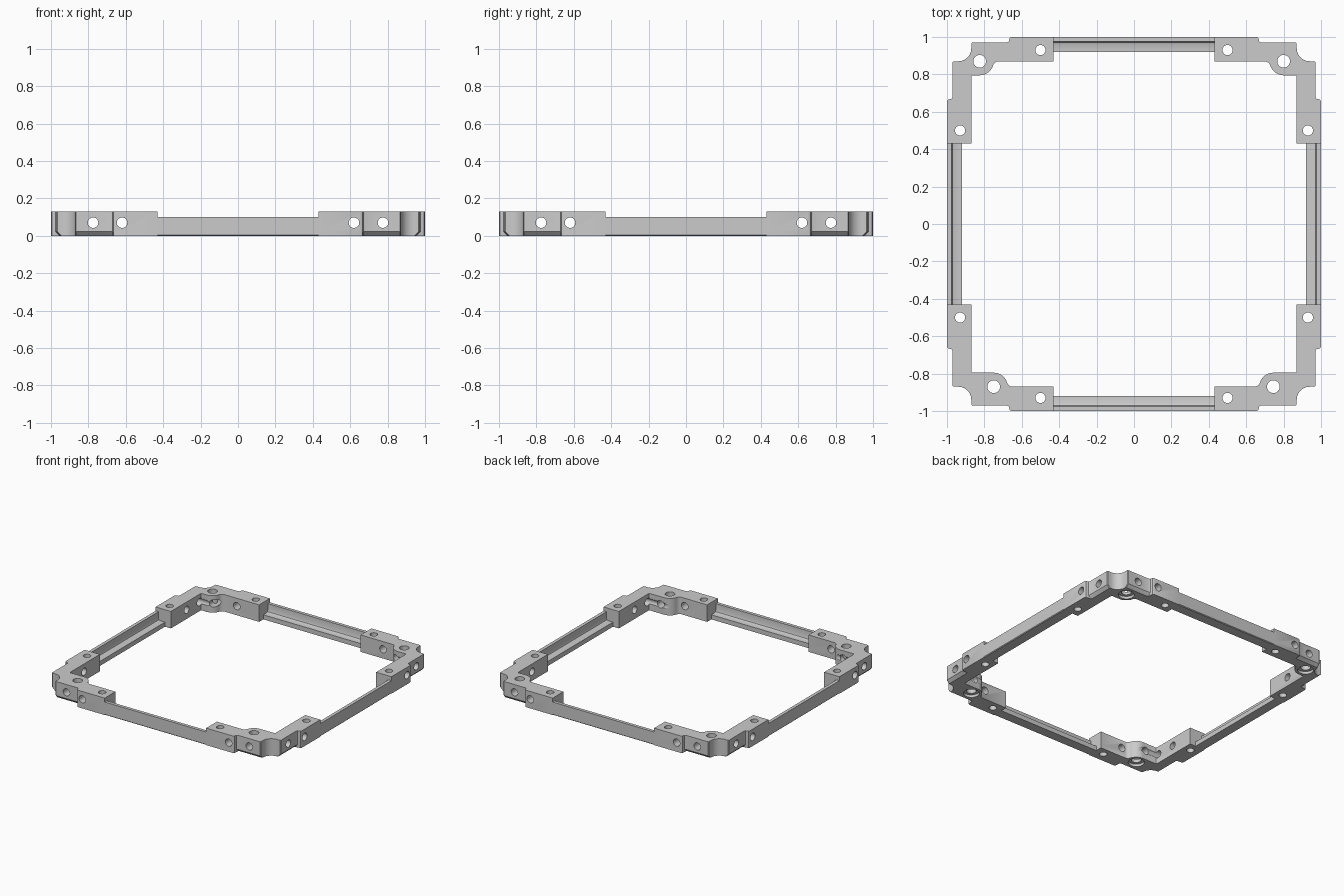
import bpy, bmesh
from math import sin, cos, radians
from mathutils import Matrix

if "Cube" in bpy.data.objects:
    bpy.data.objects.remove(bpy.data.objects["Cube"])

H = 0.13          # corner block height
RAIL_END = 0.43   # where rails meet corner blocks


def make_object(name, bm):
    bmesh.ops.recalc_face_normals(bm, faces=bm.faces)
    mesh = bpy.data.meshes.new(name)
    bm.to_mesh(mesh)
    bm.free()
    ob = bpy.data.objects.new(name, mesh)
    bpy.context.collection.objects.link(ob)
    return ob


def loft(name, loops):
    """Skin a stack of matching closed loops and cap both ends."""
    bm = bmesh.new()
    rings = [[bm.verts.new(p) for p in loop] for loop in loops]
    n = len(rings[0])
    for a, b in zip(rings, rings[1:]):
        for i in range(n):
            j = (i + 1) % n
            bm.faces.new((a[i], a[j], b[j], b[i]))
    bm.faces.new(rings[0])
    bm.faces.new(rings[-1])
    return make_object(name, bm)


def arc(cx, cy, r, a0, a1, n=10):
    angles = [radians(a0 + (a1 - a0) * i / n) for i in range(n + 1)]
    return [(cx + r * cos(a), cy + r * sin(a)) for a in angles]


def corner_outline(bx):
    # stepped outer edge, scooped outer corner, inner screw boss
    side = [(1, RAIL_END), (1, 0.655), (0.995, 0.665), (0.975, 0.67),
            (0.97, 0.68), (0.97, 0.865), (0.965, 0.87)]
    scoop = arc(0.94, 0.94, 0.07, 270, 180)
    boss = [(bx - 0.095, 0.87), (bx - 0.08, 0.862)]
    boss += arc(bx, 0.87, 0.075, 195, 270)
    boss += [(0.86, 0.795), (0.867, 0.793), (0.87, 0.785), (0.87, RAIL_END)]
    return side + scoop + [(y, x) for x, y in reversed(side)] + [(RAIL_END, 0.87)] + boss


def chamfered(p):
    # underside of the stepped-in faces slopes inward
    x, y = p
    if 0.96 < x < 0.98:
        x -= 0.022
    if 0.96 < y < 0.98:
        y -= 0.022
    return x, y


def cutter(name, axis, holes, length=3):
    """Cylinders at 3D centres, each with its own radius."""
    bm = bmesh.new()
    turn = {'X': Matrix.Rotation(radians(90), 4, 'Y'),
            'Y': Matrix.Rotation(radians(90), 4, 'X'),
            'Z': Matrix.Identity(4)}[axis]
    for centre, r in holes:
        bmesh.ops.create_cone(bm, cap_ends=True, segments=32, radius1=r, radius2=r,
                              depth=length, matrix=Matrix.Translation(centre) @ turn)
    ob = make_object(name, bm)
    ob.hide_render = True
    ob.hide_viewport = True
    return ob


corners = {"back_left": (-1, 1, 0.825), "back_right": (1, 1, 0.80),
           "front_left": (-1, -1, 0.75), "front_right": (1, -1, 0.745)}
signs = (-1, 1)

# Hole cutters
offsets = [s * d for s in signs for d in (0.62, 0.775)]
boss_xy = [(sx * bx, sy * 0.87) for sx, sy, bx in corners.values()]
screw_xy = [(sx * a, sy * b) for sx in signs for sy in signs
            for a, b in ((0.5, 0.93), (0.93, 0.5))]
cutters = [
    cutter("side_hole_cutter", 'X', [((0, t, 0.07), 0.028) for t in offsets]),
    cutter("front_hole_cutter", 'Y', [((t, 0, 0.07), 0.028) for t in offsets]),
    cutter("vertical_hole_cutter", 'Z', [((x, y, 0), 0.034) for x, y in boss_xy]
           + [((x, y, 0), 0.027) for x, y in screw_xy]),
    cutter("counterbore_cutter", 'Z', [((x, y, 0), 0.056) for x, y in boss_xy], 0.04),
]

# Corner blocks
parts = []
for name, (sx, sy, bx) in corners.items():
    pts = corner_outline(bx)
    low = [chamfered(p) for p in pts]
    block = loft(name + "_corner_block",
                 [[(sx * x, sy * y, z) for x, y in loop]
                  for loop, z in ((low, 0), (pts, 0.022), (pts, H))])
    for c in cutters:
        mod = block.modifiers.new("holes", 'BOOLEAN')
        mod.object = c
        mod.operation = 'DIFFERENCE'
        mod.solver = 'EXACT'
    parts.append(block)

# L-section rails between the corners
profile = [(0.92, 0), (0.995, 0), (1, 0.005), (1, 0.10), (0.975, 0.10),
           (0.975, 0.05), (0.971, 0.04), (0.96, 0.035), (0.92, 0.035)]
for i, name in enumerate(("right_rail", "back_rail", "left_rail", "front_rail")):
    rail = loft(name, [[(u, t, z) for u, z in profile] for t in (-RAIL_END, RAIL_END)])
    rail.data.transform(Matrix.Rotation(radians(90 * i), 4, 'Z'))
    parts.append(rail)

# Apply holes, then smooth the curved walls
bpy.context.view_layer.update()
for ob in parts:
    bpy.ops.object.select_all(action='DESELECT')
    ob.select_set(True)
    bpy.context.view_layer.objects.active = ob
    for mod in list(ob.modifiers):
        bpy.ops.object.modifier_apply(modifier=mod.name)
    bpy.ops.object.shade_smooth_by_angle(angle=radians(30))
for c in cutters:
    bpy.data.objects.remove(c)
